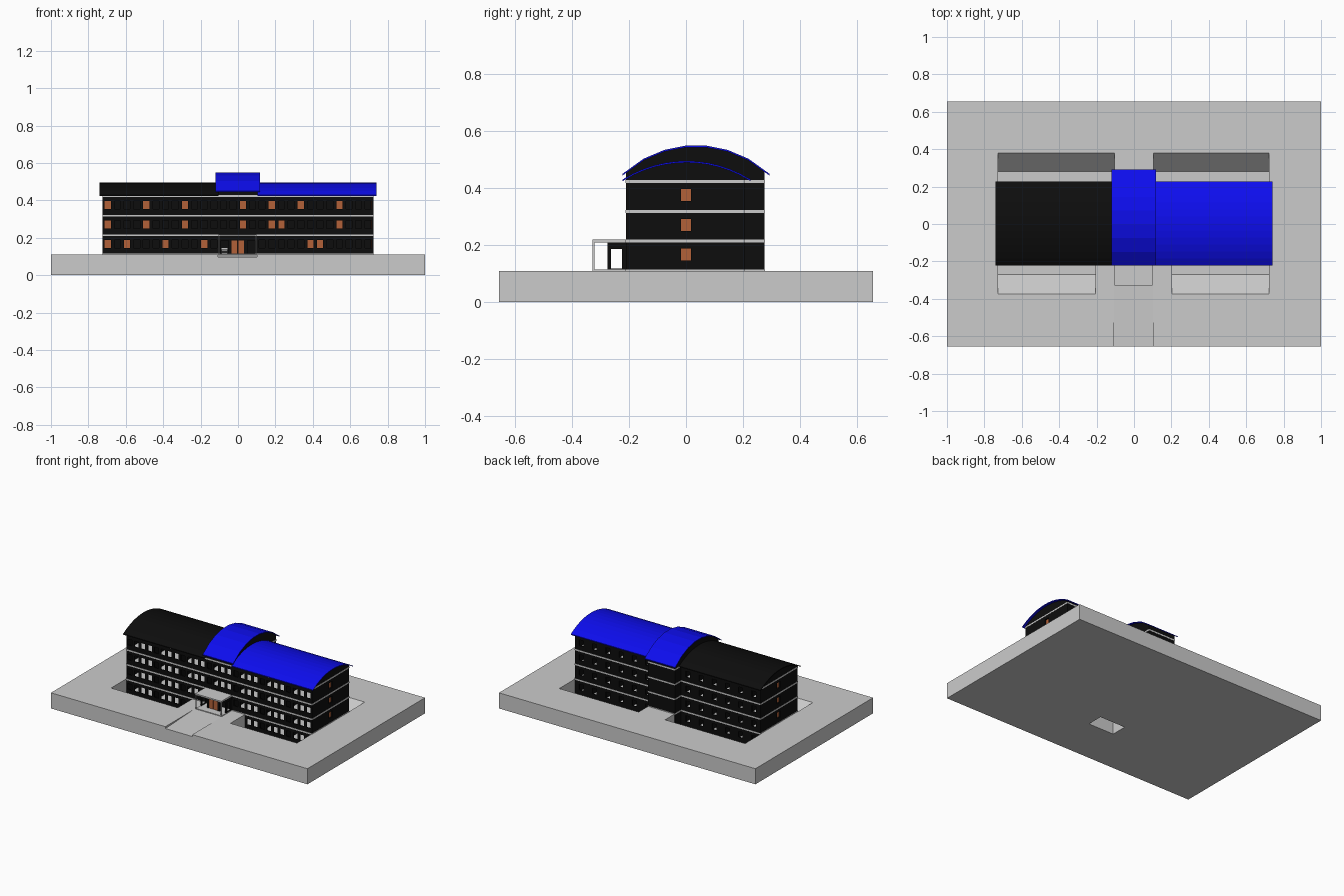
import bpy, bmesh, math

if "Cube" in bpy.data.objects:
    bpy.data.objects.remove(bpy.data.objects["Cube"])

def material(name, rgb):
    m = bpy.data.materials.new(name)
    m.diffuse_color = (*rgb, 1)
    m.use_nodes = True
    m.node_tree.nodes["Principled BSDF"].inputs["Base Color"].default_value = m.diffuse_color
    return m

BLACK = material("black", (0.004, 0.004, 0.004))
BLUE = material("blue", (0.004, 0.004, 0.85))
ORANGE = material("orange", (0.45, 0.12, 0.04))

def box(bm, x0, x1, y0, y1, z0, z1):
    v = [bm.verts.new((x, y, z)) for z in (z0, z1)
         for x, y in ((x0, y0), (x1, y0), (x1, y1), (x0, y1))]
    for f in ((3, 2, 1, 0), (4, 5, 6, 7), (0, 1, 5, 4), (1, 2, 6, 5), (2, 3, 7, 6), (3, 0, 4, 7)):
        bm.faces.new([v[i] for i in f])

def prism(bm, x0, x1, profile):
    """Extrude a (y, z) outline along x."""
    a = [bm.verts.new((x0, y, z)) for y, z in profile]
    b = [bm.verts.new((x1, y, z)) for y, z in profile]
    bm.faces.new(a)
    bm.faces.new(b[::-1])
    for i in range(len(a)):
        j = (i + 1) % len(a)
        bm.faces.new((a[i], b[i], b[j], a[j]))

def finish(name, bm, mat=None):
    bmesh.ops.recalc_face_normals(bm, faces=bm.faces[:])
    me = bpy.data.meshes.new(name)
    bm.to_mesh(me)
    bm.free()
    ob = bpy.data.objects.new(name, me)
    bpy.context.collection.objects.link(ob)
    if mat:
        me.materials.append(mat)
    return ob

def boxes(name, items, mat=None):
    bm = bmesh.new()
    for it in items:
        box(bm, *it)
    return finish(name, bm, mat)

def prisms(name, items, mat=None):
    bm = bmesh.new()
    for it in items:
        prism(bm, *it)
    return finish(name, bm, mat)

# Main dimensions
XE, YF, YB, YC, XC = 0.724, -0.21, 0.205, 0.275, 0.105
FLOORS = (0.01, 0.115, 0.219, 0.323, 0.428)
T, SILL, HEAD, WW = 0.01, 0.031, 0.073, 0.0165

# Ground slab with cut-outs
base = boxes("ground_slab", [(-1, 1, -0.655, 0.655, 0, 0.11)])
front_pit = [(-0.385, 0.12), (-0.27, 0.004), (-0.2, 0.004), (-0.2, 0.15), (-0.385, 0.15)]
back_pit = [(0.39, 0.12), (0.28, 0.004), (0.19, 0.004), (0.19, 0.15), (0.39, 0.15)]
ramp = [(-0.7, 0.095), (-0.33, 0.11), (-0.33, 0.2), (-0.7, 0.2)]
cutters = [
    boxes("cut_wings", [(-XE, XE, YF, YB, -0.05, 0.2)]),
    boxes("cut_centre", [(-XC, XC, 0.1, YC, -0.05, 0.2)]),
    boxes("cut_porch", [(-0.1, 0.1, -0.325, -0.2, -0.05, 0.2)]),
    prisms("cut_pits", [(-0.727, -0.207, front_pit), (0.203, 0.722, front_pit),
                        (-0.727, -0.103, back_pit), (0.103, 0.722, back_pit)]),
    prisms("cut_ramp", [(-0.108, 0.102, ramp)])]
for c in cutters:
    mod = base.modifiers.new("cut", 'BOOLEAN')
    mod.operation, mod.solver, mod.object = 'DIFFERENCE', 'EXACT', c
    bpy.context.view_layer.objects.active = base
    bpy.ops.object.modifier_apply(modifier=mod.name)
    bpy.data.objects.remove(c)

# Floor slabs, showing as pale bands on the facade
P = 0.0015
boxes("floor_slabs", [b for z in FLOORS for b in (
    (-XE - P, XE + P, YF - P, YB + P, z - T, z),
    (-XC - P, XC + P, YB + P, YC + P, z - T, z))])

def wall(bm, axis, a0, a1, b0, b1, lo, hi, centres, half=WW):
    """Storey wall running along an axis, with window openings."""
    def put(p, q, z0, z1):
        if axis == 'x':
            box(bm, p, q, b0, b1, z0, z1)
        else:
            box(bm, b0, b1, p, q, z0, z1)
    if not centres:
        return put(a0, a1, lo, hi)
    put(a0, a1, lo, lo + SILL)
    put(a0, a1, lo + HEAD, hi)
    edges = [a0] + [e for c in sorted(centres) for e in (c - half, c + half)] + [a1]
    for p, q in zip(edges[::2], edges[1::2]):
        put(p, q, lo + SILL, lo + HEAD)

# Outer walls, rooms and doors, storey by storey
cols = [-0.6965 + 0.0516 * k for k in range(28)]
back_cols = [XC + 0.1032 * (i + 0.5) for i in range(6)]
door_cols = ((0, 4, 8, 17, 20, 24), (0, 2, 6, 10, 21, 22),
             (0, 4, 8, 14, 17, 18, 24), (0, 4, 8, 14, 17, 20, 24))
outer, inner, doors = bmesh.new(), bmesh.new(), bmesh.new()
W = 0.008
for s in range(4):
    lo, hi = FLOORS[s], FLOORS[s + 1] - T
    skip = (0.21, 0.12, 0, 0)[s]
    wall(outer, 'x', -XE, XE, YF, YF + W, lo, hi, [c for c in cols if abs(c) >= skip])
    for sx in (-1, 1):
        a, b = sorted((sx * XC, sx * XE))
        wall(outer, 'x', a, b, YB - W, YB, lo, hi, [sx * c for c in back_cols])
        a, b = sorted((sx * (XE - T), sx * XE))
        wall(outer, 'y', YF + W, YB - W, a, b, lo, hi, [0], 0.018)
        a, b = sorted((sx * (XC - W), sx * XC))
        wall(outer, 'y', YB - W, YC, a, b, lo, hi, [])
        a, b = sorted((sx * (XE - T - 0.003), sx * (XE - T)))
        box(doors, a, b, -0.022, 0.022, lo, lo + 0.076)
        box(inner, -XE + 0.015, XE - 0.015, sx * 0.03 - 0.002, sx * 0.03 + 0.002, lo, hi)
        for i in range(6):
            x = sx * (XC + 0.1032 * i)
            box(inner, x - 0.002, x + 0.002, 0.032, YB - W, lo, hi)
    wall(outer, 'x', -XC + W, XC - W, YC - W, YC, lo, hi, [])
    for i in range(1, 7):
        x = -0.7224 + 0.2064 * i
        box(inner, x - 0.002, x + 0.002, YF + W, -0.032, lo, hi)
    for k in door_cols[s]:
        box(doors, cols[k] - 0.018, cols[k] + 0.018, -0.036, -0.032, lo, lo + 0.076)
finish("outer_walls", outer, BLACK)
finish("room_walls", inner, BLACK)
finish("doors", doors, ORANGE)

# Barrel roofs over filled gables
def arc_z(y, y0, y1, z0, zp):
    c, a, h = (y0 + y1) / 2, (y1 - y0) / 2, zp - z0
    r = (a * a + h * h) / (2 * h)
    return zp - r + math.sqrt(max(0, r * r - (y - c) ** 2))

def arc(p, q, n, spec, drop=0):
    ys = [p + (q - p) * i / n for i in range(n + 1)]
    return [(y, arc_z(y, *spec) - drop) for y in ys]

def roof(name, x0, x1, spec, n, mat):
    top = arc(spec[0], spec[1], n, spec)
    prisms(name, [(x0, x1, top + [(y, z - 0.006) for y, z in top[::-1]])], mat)

def gable(name, x0, x1, y0, y1, spec):
    outline = arc(y0, y1, 16, spec, 0.005)
    prisms(name, [(x0, x1, outline + [(y1, 0.428), (y0, 0.428)])], BLACK)

wing = (-0.222, 0.226, 0.43, 0.495)
centre = (-0.222, 0.292, 0.45, 0.55)
roof("left_wing_roof", -0.74, -XC, wing, 12, BLACK)
roof("right_wing_roof", XC, 0.74, wing, 12, BLUE)
roof("centre_roof", -0.12, 0.118, centre, 7, BLUE)
gable("wing_gables", -XE, XE, YF, YB, wing)
gable("centre_gable", -XC, XC, YF, YC, centre)

# Entrance porch: floor, canopy, thin posts
boxes("porch_frame", [(-0.1, 0.1, -0.325, YF, 0.105, 0.115),
                      (-0.105, 0.1, -0.328, YF, 0.209, 0.219)] +
      [(x, x + 0.006, -0.327, -0.32, 0.11, 0.21) for x in (-0.104, 0.093)])

# Porch lobby walls with openings
lobby = []
for x in (-0.1, 0.092):
    lobby += [(x, x + 0.008, -0.275, -0.262, 0.115, 0.209),
              (x, x + 0.008, -0.225, YF, 0.115, 0.209),
              (x, x + 0.008, -0.262, -0.225, 0.187, 0.209),
              (x, x + 0.008, -0.262, -0.225, 0.115, 0.119)]
lobby += [(-0.092, 0.092, -0.275, -0.269, 0.187, 0.209)]
lobby += [(a, b, -0.275, -0.269, 0.115, 0.187) for a, b in ((-0.05, -0.036), (0.032, 0.05))]
boxes("lobby_walls", lobby, BLACK)
boxes("entrance_doors", [(-0.036, -0.003, -0.273, -0.27, 0.115, 0.187),
                         (-0.001, 0.032, -0.273, -0.27, 0.115, 0.187)], ORANGE)
boxes("lobby_steps", [(-0.088, -0.055, -0.225 + 0.005 * i, YF, 0.115 + 0.012 * i, 0.122 + 0.012 * i)
                      for i in range(3)])
